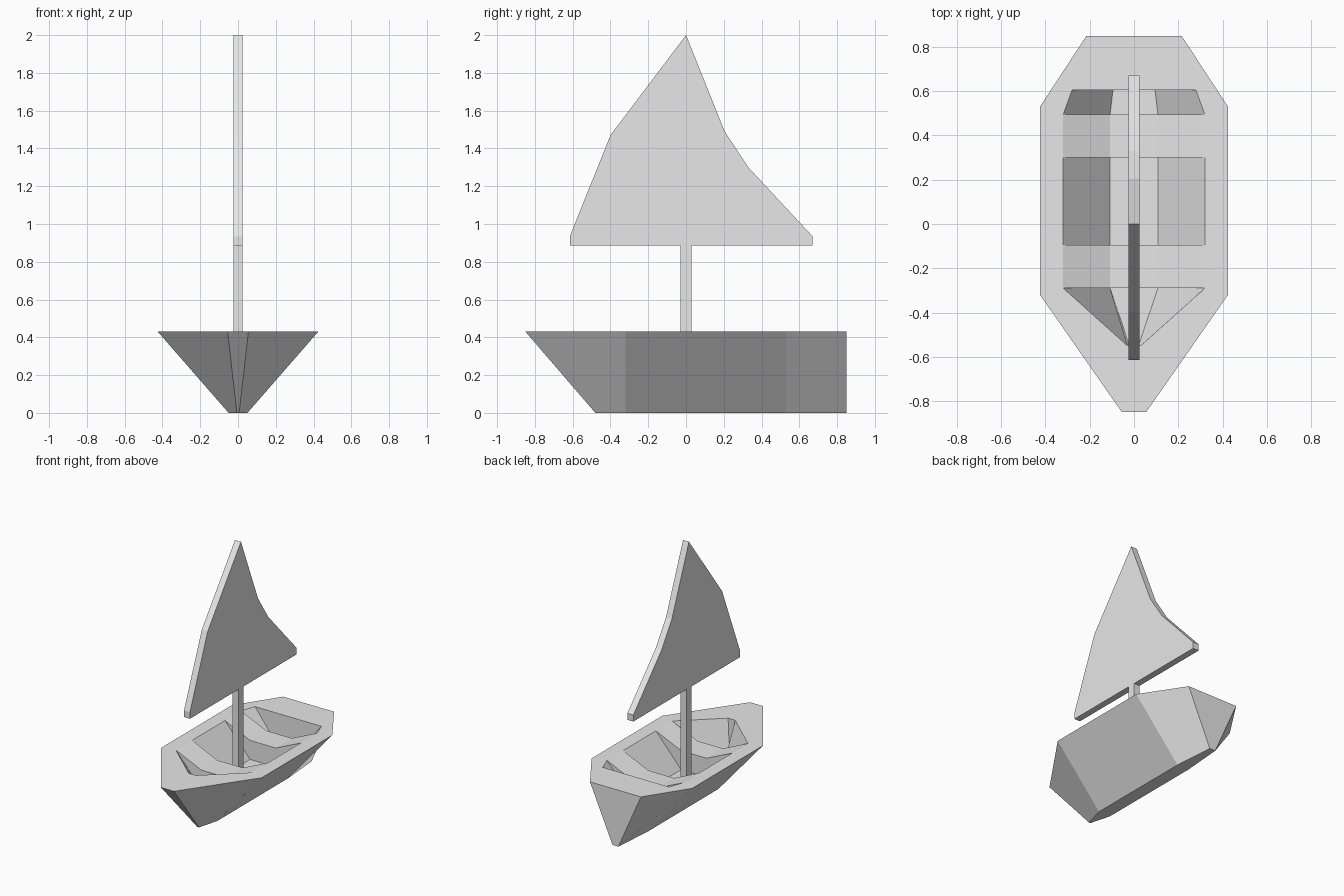
import bpy
import bmesh

cube = bpy.data.objects.get("Cube")
if cube:
    bpy.data.objects.remove(cube, do_unlink=True)

grey = bpy.data.materials.new("light grey")
grey.use_nodes = True
COLOUR = (0.8, 0.8, 0.8, 1)
grey.diffuse_color = COLOUR
grey.node_tree.nodes["Principled BSDF"].inputs["Base Color"].default_value = COLOUR


def finish(bm, name):
    bmesh.ops.remove_doubles(bm, verts=bm.verts, dist=0.0005)
    bmesh.ops.recalc_face_normals(bm, faces=bm.faces)
    mesh = bpy.data.meshes.new(name)
    bm.to_mesh(mesh)
    bm.free()
    mesh.materials.append(grey)
    obj = bpy.data.objects.new(name, mesh)
    bpy.context.collection.objects.link(obj)
    return obj


def ring(bm, half, z):
    """Closed outline mirrored from (x, y) points of the +x half, at height z."""
    pts = half + [(-x, y) for x, y in reversed(half)]
    return [bm.verts.new((x, y, z)) for x, y in pts]


def bridge(bm, a, b, closed=True):
    n = len(a)
    for i in range(n if closed else n - 1):
        j = (i + 1) % n
        quad = [a[i], a[j], b[j], b[i]]
        # Skip strips that collapse to an edge or a triangle
        corners = []
        for v in quad:
            if all((v.co - c.co).length > 0.0005 for c in corners):
                corners.append(v)
        if len(corners) > 2:
            bm.faces.new(corners)


def extrude_profile(name, profile, half_width):
    bm = bmesh.new()
    sides = [[bm.verts.new((x, y, z)) for y, z in profile]
             for x in (-half_width, half_width)]
    bridge(bm, *sides)
    for side in sides:
        bm.faces.new(side)
    return finish(bm, name)


# Hull: tapering outside, flat rim, hollow inside with two dished benches
RIM, BENCH, FLOOR = 0.43, 0.335, 0.19
bm = bmesh.new()
keel = ring(bm, [(0.006, -0.48), (0.05, -0.32), (0.05, 0.53), (0.025, 0.85)], 0)
outer = ring(bm, [(0.055, -0.85), (0.425, -0.32), (0.425, 0.53), (0.215, 0.85)], RIM)
inner = ring(bm, [(0.03, -0.55), (0.32, -0.29), (0.32, 0.495), (0.28, 0.605)], RIM)
bm.faces.new(keel)
bridge(bm, keel, outer)
bridge(bm, outer, inner)

# Inside cross-sections: y, rim half width, floor half width, floor height
stations = [(-0.55, 0.03, 0.02, FLOOR), (-0.29, 0.32, 0.108, FLOOR)]
for start, end in ((-0.29, -0.095), (0.30, 0.495)):
    stations += [(start, 0.32, 0.108, FLOOR), (start, 0.32, 0.108, BENCH),
                 (end, 0.32, 0.108, BENCH), (end, 0.32, 0.108, FLOOR)]
stations.append((0.605, 0.28, 0.095, FLOOR))

sections = [[bm.verts.new(p) for p in ((-w, y, RIM), (-f, y, z), (f, y, z), (w, y, RIM))]
            for y, w, f, z in stations]
for a, b in zip(sections, sections[1:]):
    bridge(bm, a, b, closed=False)
bm.faces.new(sections[0])
bm.faces.new(sections[-1])
finish(bm, "hull")

# Mast from the floor up to the sail
extrude_profile("mast", [(-0.03, FLOOR), (0.03, FLOOR), (0.03, 0.885), (-0.03, 0.885)], 0.025)

# Thick flat sail
extrude_profile("sail", [(-0.615, 0.885), (0.67, 0.885), (0.67, 0.935), (0.33, 1.3),
                         (0.205, 1.49), (0, 2), (-0.4, 1.47), (-0.615, 0.935)], 0.025)
